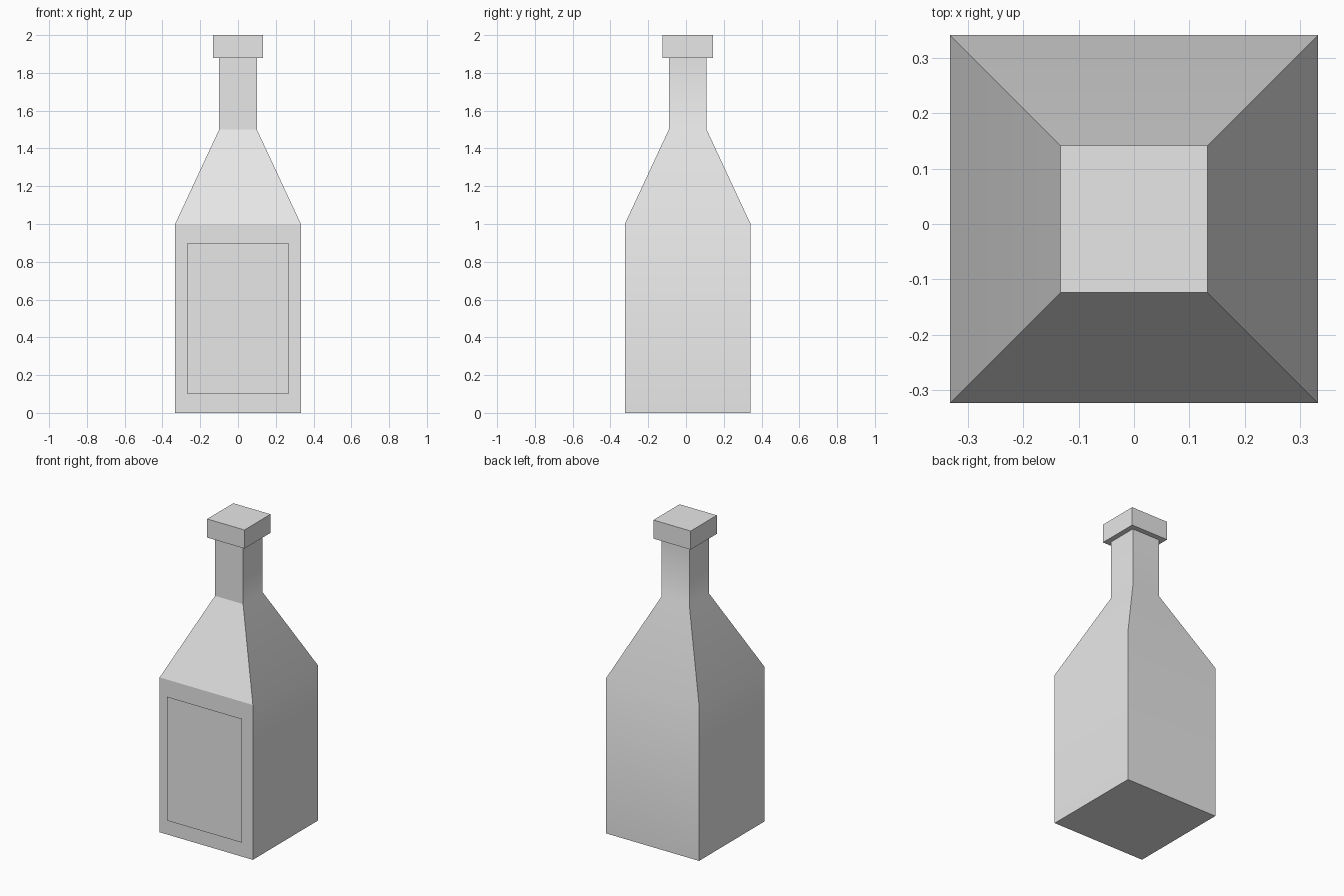
import bpy, bmesh
from math import radians

cube = bpy.data.objects.get("Cube")
if cube:
    bpy.data.objects.remove(cube, do_unlink=True)

CENTRE_Y = 0.009  # bottle sits slightly back so the label balances the depth

grey = bpy.data.materials.new("plain_grey")
grey.use_nodes = True
grey.diffuse_color = (0.8, 0.8, 0.8, 1)
grey.node_tree.nodes["Principled BSDF"].inputs["Base Color"].default_value = (0.8, 0.8, 0.8, 1)


def add_object(name, bm):
    mesh = bpy.data.meshes.new(name)
    bm.to_mesh(mesh)
    bm.free()
    mesh.materials.append(grey)
    obj = bpy.data.objects.new(name, mesh)
    bpy.context.collection.objects.link(obj)
    return obj


def square_loft(name, profile):
    """Stack square rings of (half width, height) into a closed solid."""
    bm = bmesh.new()
    rings = [[bm.verts.new((sx * r, CENTRE_Y + sy * r, z))
              for sx, sy in ((-1, -1), (1, -1), (1, 1), (-1, 1))]
             for r, z in profile]
    for low, high in zip(rings, rings[1:]):
        for i in range(4):
            j = (i + 1) % 4
            bm.faces.new((low[i], low[j], high[j], high[i]))
    bm.faces.new(rings[0][::-1])
    bm.faces.new(rings[-1])
    return add_object(name, bm)


# Bottle: body, sloped shoulder and neck
bottle = square_loft("bottle_body", [(0.333, 0), (0.333, 1), (0.1, 1.5), (0.1, 1.88)])

# Soft shading along the sides and back, flat front
bpy.ops.object.select_all(action='DESELECT')
bottle.select_set(True)
bpy.context.view_layer.objects.active = bottle
bpy.ops.object.shade_smooth_by_angle(angle=radians(30))
for face in bottle.data.polygons:
    if face.normal.y < -0.5:
        face.use_smooth = False

# Cap
square_loft("bottle_cap", [(0.133, 1.88), (0.133, 2)])

# Label: a single sheet just in front of the body
bm = bmesh.new()
bm.faces.new([bm.verts.new((x, -0.342, z))
              for x, z in ((-0.267, 0.1), (0.267, 0.1), (0.267, 0.9), (-0.267, 0.9))])
add_object("front_label", bm)
